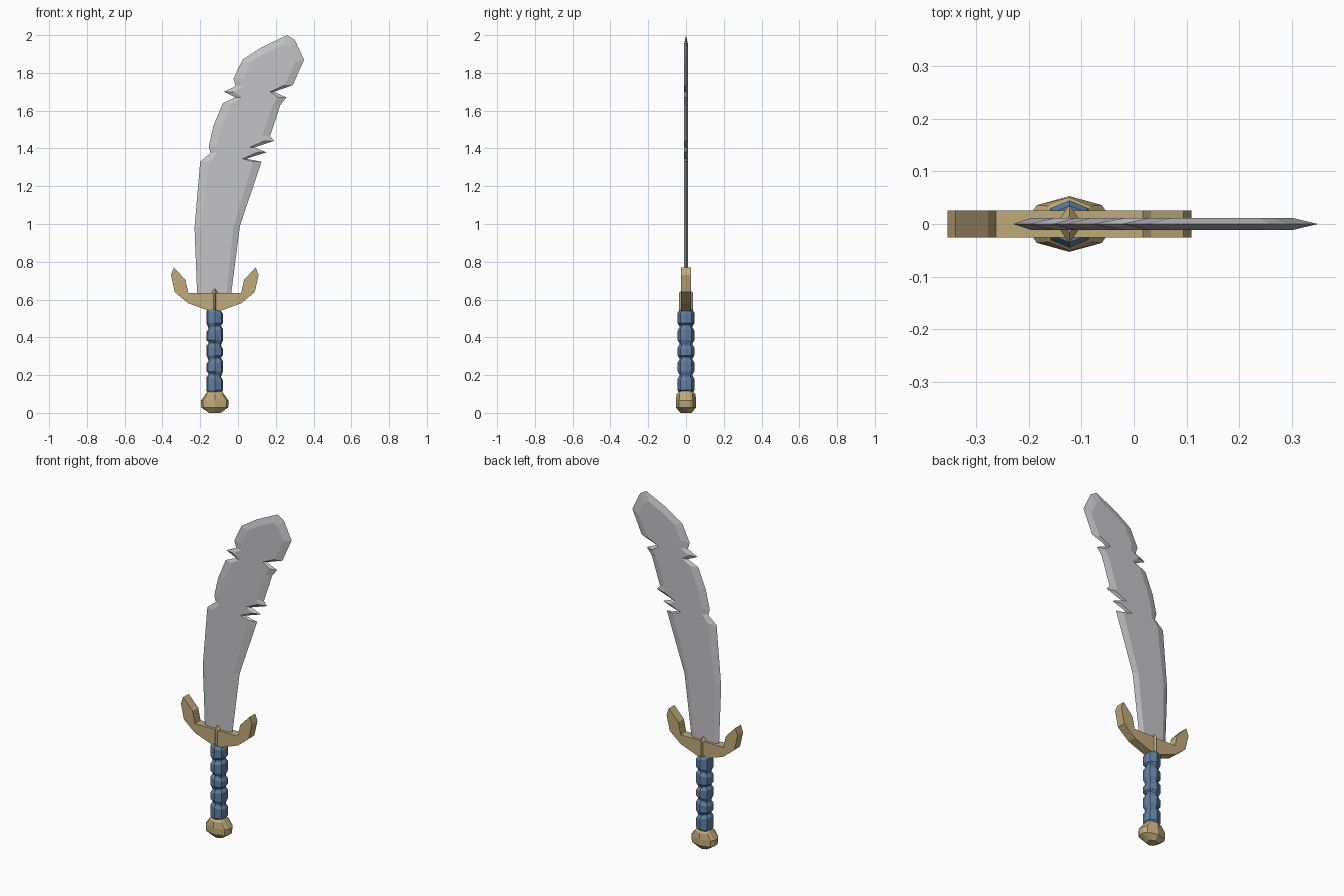
import bpy, bmesh

if "Cube" in bpy.data.objects:
    bpy.data.objects.remove(bpy.data.objects["Cube"])

CX = -0.123  # axis of hilt


def material(name, rgb):
    m = bpy.data.materials.new(name)
    m.diffuse_color = (*rgb, 1)
    m.use_nodes = True
    m.node_tree.nodes["Principled BSDF"].inputs["Base Color"].default_value = m.diffuse_color
    return m


STEEL = material("steel grey", (0.55, 0.55, 0.57))
GOLD = material("dull gold", (0.53, 0.40, 0.20))
BLUE = material("blue leather", (0.12, 0.21, 0.36))


def loft(name, rings, mat):
    """Skin a stack of equal-length rings and cap both ends."""
    bm = bmesh.new()
    vs = [[bm.verts.new(p) for p in r] for r in rings]
    n = len(vs[0])
    for a, b in zip(vs, vs[1:]):
        for i in range(n):
            j = (i + 1) % n
            bm.faces.new((a[i], a[j], b[j], b[i]))
    bm.faces.new(vs[0][::-1])
    bm.faces.new(vs[-1])
    bmesh.ops.recalc_face_normals(bm, faces=bm.faces)
    me = bpy.data.meshes.new(name)
    bm.to_mesh(me)
    bm.free()
    me.materials.append(mat)
    ob = bpy.data.objects.new(name, me)
    bpy.context.collection.objects.link(ob)
    return ob


# Blade: chipped outline with a sharp rim and a flat raised plateau each side
back_edge = [(-.215, .60), (-.23, .98), (-.20, 1.33), (-.145, 1.375), (-.155, 1.41),
             (-.13, 1.52), (-.08, 1.64), (-.013, 1.67), (-.075, 1.70), (-.012, 1.73),
             (-.024, 1.77), (.024, 1.87), (.124, 1.935), (.26, 2.0)]
front_edge = [(.30, 1.975), (.35, 1.87), (.29, 1.735), (.19, 1.70), (.256, 1.67),
              (.224, 1.63), (.17, 1.465), (.19, 1.44), (.087, 1.405), (.15, 1.38),
              (.045, 1.345), (.125, 1.33), (.01, .99), (-.04, .60)]
spine = [(.6, -.128), (.98, -.11), (1.35, -.03), (1.65, .09), (1.82, .185)]


def spine_point(z):
    z = min(z, spine[-1][0])
    for (z0, x0), (z1, x1) in zip(spine, spine[1:]):
        if z <= z1:
            return x0 + (x1 - x0) * (z - z0) / (z1 - z0), z


def plateau(p):
    cx, cz = spine_point(p[1])
    t = 0.28
    return p[0] + (cx - p[0]) * t, p[1] + (cz - p[1]) * t


outline = back_edge + front_edge
inner = [plateau(p) for p in outline]
loft("blade", [[(x, -.011, z) for x, z in inner],
               [(x, 0, z) for x, z in outline],
               [(x, .011, z) for x, z in inner]], STEEL)

# Crossguard: mirrored hooked profile, extruded
half = [(.03, .54), (.14, .58), (.212, .64), (.232, .73), (.217, .77), (.155, .705), (.14, .635)]
guard = half + [(-u, z) for u, z in reversed(half)]
loft("crossguard", [[(CX + u, y, z) for u, z in guard] for y in (-.026, .026)], GOLD)


def diamond(s, z):
    return [(CX + u * s, v * s, z) for u, v in ((.024, 0), (0, .037), (-.024, 0), (0, -.037))]


# Diamond ridge in the middle of the guard
loft("guard_ridge", [diamond(.9, .535), diamond(1, .55), diamond(1, .635), diamond(.45, .655)], GOLD)

# Grip: five wrapped bulges, each a slightly tilted faceted band
section = [(0, .045), (.036, .03), (.044, 0), (.036, -.03),
           (0, -.045), (-.036, -.03), (-.044, 0), (-.036, .03)]
levels = [.10, .20, .285, .365, .455, .55]
rings = []
for k, (lo, hi) in enumerate(zip(levels, levels[1:])):
    tilt = .18 if k % 2 else -.18
    for z, s, t in ((lo + .004, .78, -tilt), (lo + .02, 1, 0),
                    (hi - .02, 1, tilt), (hi - .004, .78, tilt)):
        rings.append([(CX + u * s, v * s, z + u * t) for u, v in section])
loft("grip", rings, BLUE)

# Pommel: elongated faceted knob
knob = [(0, .053), (.062, .036), (.074, .018), (.074, -.018), (.062, -.036),
        (0, -.053), (-.062, -.036), (-.074, -.018), (-.074, .018), (-.062, .036)]
loft("pommel", [[(CX + u * su, v * sv, z) for u, v in knob]
                for z, su, sv in ((0, .4, .55), (.028, .96, 1), (.065, 1, 1),
                                  (.1, .65, .95), (.115, .52, .65))], GOLD)
